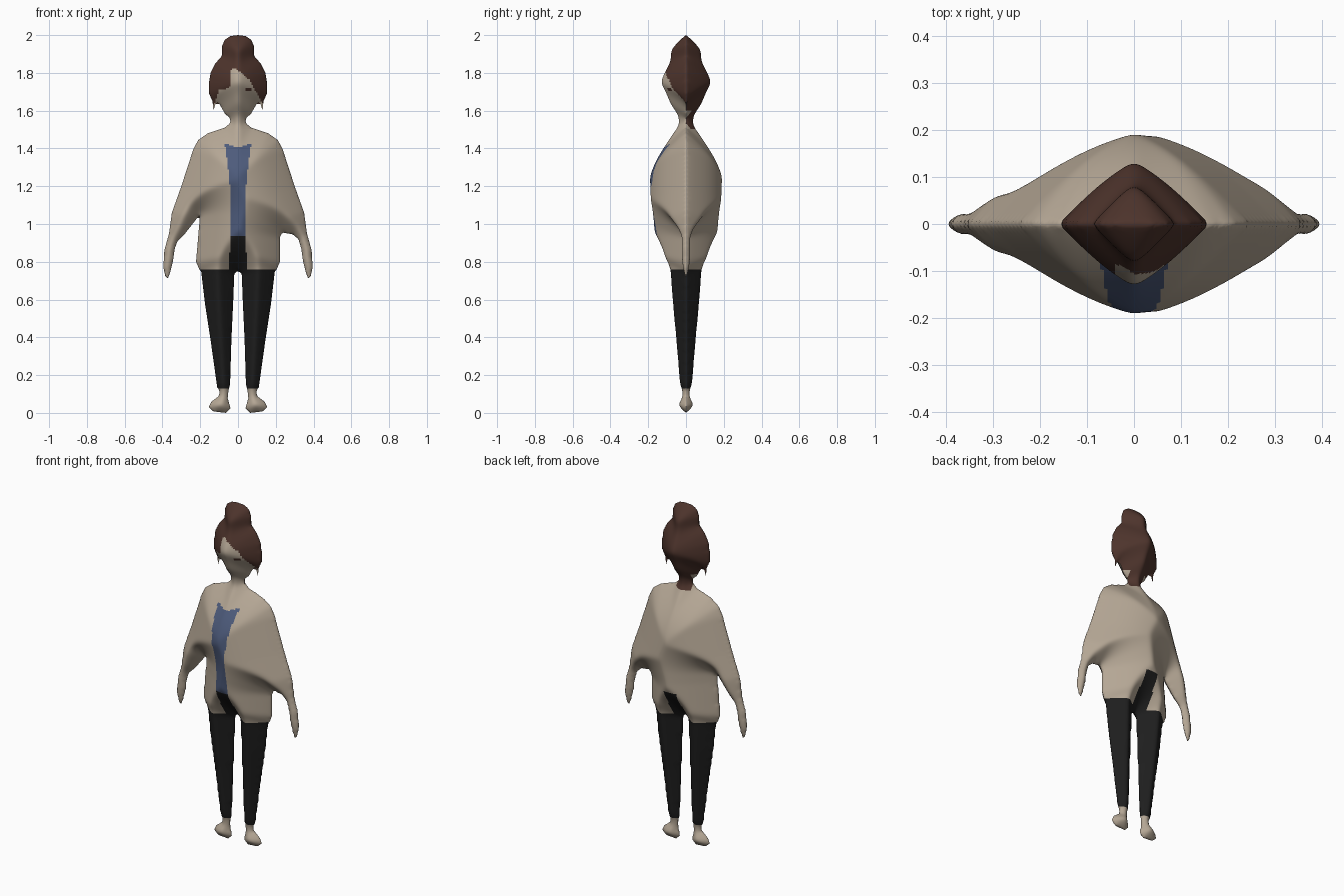
import bpy
from math import sqrt, tanh

STEP = 0.008

if "Cube" in bpy.data.objects:
    bpy.data.objects.remove(bpy.data.objects["Cube"])


def make_material(name, rgb):
    mat = bpy.data.materials.new(name)
    mat.use_nodes = True
    colour = (*rgb, 1.0)
    mat.diffuse_color = colour
    bsdf = next(n for n in mat.node_tree.nodes if n.type == 'BSDF_PRINCIPLED')
    bsdf.inputs["Base Color"].default_value = colour
    bsdf.inputs["Roughness"].default_value = 0.9
    return mat


beige = make_material("warm beige", (0.46, 0.385, 0.30))
brown = make_material("dark brown", (0.075, 0.034, 0.025))
blue = make_material("denim blue", (0.075, 0.105, 0.2))
black = make_material("soft black", (0.013, 0.013, 0.013))

# Half silhouette, from the bun down to the hand
UPPER = [(0, 2), (.04, 1.995), (.07, 1.975), (.085, 1.94), (.085, 1.89),
         (.12, 1.85), (.145, 1.8), (.155, 1.74), (.153, 1.69), (.135, 1.65),
         (.13, 1.6), (.115, 1.65), (.095, 1.63), (.07, 1.585), (.042, 1.56),
         (.04, 1.535), (.07, 1.51), (.16, 1.48), (.21, 1.445), (.235, 1.4),
         (.3, 1.2), (.35, 1.06), (.365, .95), (.39, .86), (.395, .77),
         (.385, .725), (.372, .71), (.36, .74), (.345, .8), (.335, .87)]
# Underside of each sleeve, wrist to armpit
SLEEVE_LEFT = [(.32, .92), (.29, .945), (.235, .955), (.222, .93)]
SLEEVE_RIGHT = [(.32, .91), (.28, .95), (.225, 1.02), (.205, 1.05), (.205, 1.0)]
# Jacket hem, trouser leg and foot
LOWER = [(.222, .8), (.205, .76), (.195, .75), (.175, .58), (.145, .385),
         (.11, .135), (.098, .12), (.1, .09), (.14, .06), (.155, .03),
         (.13, .008), (.065, 0), (.04, .025), (.055, .08), (.05, .12),
         (.042, .15), (.035, .385), (.025, .6), (.02, .735), (0, .755)]

left_half = UPPER + SLEEVE_LEFT + LOWER
right_half = [(-x, z) for x, z in UPPER + SLEEVE_RIGHT + LOWER]
outline = left_half + right_half[-2:0:-1]
edges = list(zip(outline, outline[1:] + outline[:1]))


def inside(x, z):
    hit = False
    for (ax, az), (bx, bz) in edges:
        if (az > z) != (bz > z) and x < ax + (z - az) * (bx - ax) / (bz - az):
            hit = not hit
    return hit


def nearest(x, z):
    """Closest silhouette point and its distance."""
    best = (9.0, x, z)
    for (ax, az), (bx, bz) in edges:
        dx, dz = bx - ax, bz - az
        t = ((x - ax) * dx + (z - az) * dz) / (dx * dx + dz * dz)
        t = min(1.0, max(0.0, t))
        px, pz = ax + t * dx, az + t * dz
        best = min(best, ((px - x) ** 2 + (pz - z) ** 2, px, pz))
    return sqrt(best[0]), best[1], best[2]


def puff(d):
    """Thickness of the padded body at a distance from its edge."""
    return 0.23 * tanh(sqrt(d * d + 0.014 * d) / 0.23)


def piecewise(points, t):
    for (a, va), (b, vb) in zip(points, points[1:]):
        if t <= b:
            return va + (vb - va) * max(0.0, t - a) / (b - a)
    return points[-1][1]


# Sample the silhouette on a grid
cols, rows = int(0.4 / STEP) + 2, int(2 / STEP) + 2
position, depth = {}, {}
for i in range(-cols, cols + 1):
    for j in range(-1, rows):
        x, z = i * STEP, j * STEP
        if inside(x, z):
            position[i, j] = (x, z)
            depth[i, j] = puff(nearest(x, z)[0])

# Soften the ridges of the padding
for _ in range(10):
    depth = {(i, j): 0.5 * y + 0.125 * sum(
        depth.get(n, 0.0) for n in ((i + 1, j), (i - 1, j), (i, j + 1), (i, j - 1)))
        for (i, j), y in depth.items()}


def corners(i, j):
    return [(i, j), (i + 1, j), (i + 1, j + 1), (i, j + 1)]


cells = {(i - a, j - b) for i, j in depth for a in (0, 1) for b in (0, 1)}
for cell in cells:
    for c in corners(*cell):
        if c not in position:
            position[c] = nearest(c[0] * STEP, c[1] * STEP)[1:]

HAIRLINE = [(-.16, 1.6), (-.125, 1.64), (-.1, 1.71), (-.045, 1.72), (-.035, 1.83),
            (0, 1.815), (.06, 1.765), (.09, 1.71), (.12, 1.66), (.16, 1.58)]
SHIRT_WIDTH = [(.75, .05), (.94, .038), (1.17, .04), (1.3, .053), (1.42, .07)]


def part_at(x, z, front):
    """Name of the garment or body part covering a spot."""
    if z > 1.5:
        if front:
            if abs(x - .055) < .014 and abs(z - 1.715) < .008:
                return "eye"
            return "hair" if z > piecewise(HAIRLINE, x) else "face"
        return "hair" if z > 1.6 or abs(x) < .045 else "face"
    if z < .13:
        return "feet"
    if abs(x) > .23:
        return "hands" if z < .86 else "jacket"
    if z < .76:
        return "trousers"
    opening = abs(x) < piecewise(SHIRT_WIDTH, z)
    if opening and z < .935:
        return "trousers"
    if opening and front and z < 1.405 + abs(x) * .3:
        return "shirt"
    return "jacket"


# Gather the front and back faces of each part
parts = {}
for i, j in sorted(cells):
    ring = corners(i, j)
    cx = sum(position[c][0] for c in ring) / 4
    cz = sum(position[c][1] for c in ring) / 4
    for front in (True, False):
        keys = [(c, front if c in depth else None) for c in ring]
        face = keys if front else keys[::-1]
        parts.setdefault(part_at(cx, cz, front), []).append(face)

PART_MATERIAL = {"hair": brown, "eye": brown, "face": beige, "jacket": beige,
                 "hands": beige, "feet": beige, "shirt": blue, "trousers": black}

for name, faces in parts.items():
    index, verts = {}, []
    for face in faces:
        for key in face:
            if key not in index:
                index[key] = len(verts)
                c, front = key
                x, z = position[c]
                y = depth.get(c, 0.0)
                verts.append((x, -y if front else y, z))
    mesh = bpy.data.meshes.new(name)
    mesh.from_pydata(verts, [], [[index[k] for k in face] for face in faces])
    mesh.validate()
    mesh.materials.append(PART_MATERIAL[name])
    mesh.shade_smooth()
    obj = bpy.data.objects.new(name, mesh)
    bpy.context.collection.objects.link(obj)
